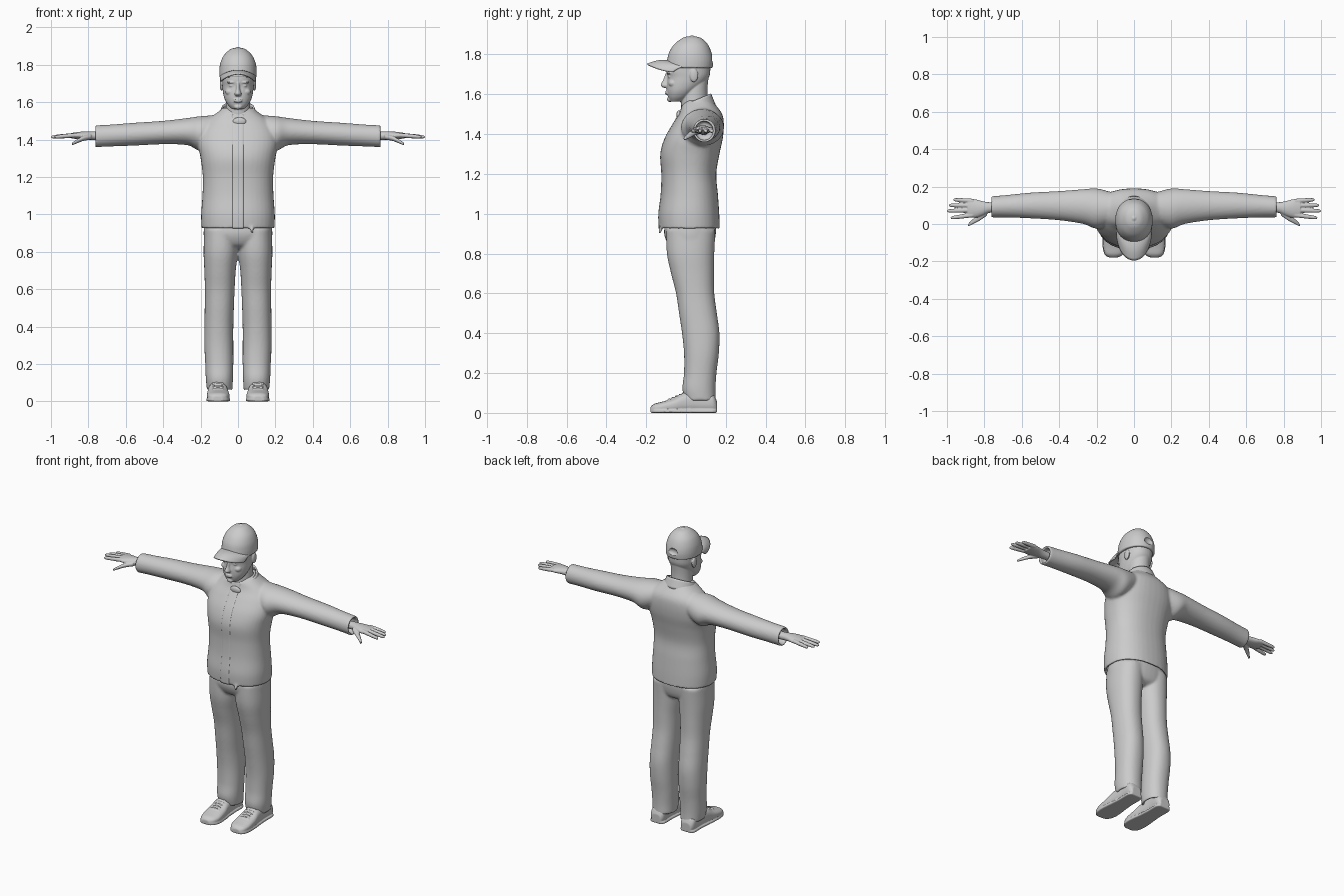
import bpy
import bmesh
from math import sin, cos, pi, radians, copysign
from mathutils import Matrix, Vector

default_cube = bpy.data.objects.get("Cube")
if default_cube:
    bpy.data.objects.remove(default_cube, do_unlink=True)

GREY = (0.6, 0.6, 0.6, 1)
grey = bpy.data.materials.new("plain_grey")
grey.use_nodes = True
grey.diffuse_color = GREY
grey.node_tree.nodes["Principled BSDF"].inputs["Base Color"].default_value = GREY


def smooth_rows(rows, steps=5):
    """Fill in extra cross-sections between the given ones."""
    padded = [rows[0]] + rows + [rows[-1]]
    result = []
    for i in range(1, len(padded) - 2):
        near = list(zip(*padded[i - 1:i + 3]))
        for step in range(steps):
            t = step / steps
            result.append([b + 0.5 * t * (c - a + t * (2 * a - 5 * b + 4 * c - d
                           + t * (3 * b - a - 3 * c + d))) for a, b, c, d in near])
    result.append(list(rows[-1]))
    return result


def tube(bm, axis, rows, power=2, recess=0, sides=40):
    """Loft cross-sections (position, low a, high a, low b, high b)."""
    rows = smooth_rows(rows)
    if recess:
        wall = 0.012
        pos, a0, a1, b0, b1 = rows[-1]
        inner = [a0 + wall, a1 - wall, b0 + wall, b1 - wall]
        rows += [[pos] + inner, [pos + recess] + inner]
    loops = []
    for pos, a0, a1, b0, b1 in rows:
        loop = []
        for k in range(sides):
            angle = 2 * pi * k / sides
            c, s = [copysign(abs(f) ** (2 / power), f) for f in (cos(angle), sin(angle))]
            a = (a0 + a1 + (a1 - a0) * c) / 2
            b = (b0 + b1 + (b1 - b0) * s) / 2
            point = {"x": (pos, a, b), "y": (a, pos, b), "z": (a, b, pos)}[axis]
            loop.append(bm.verts.new(point))
        loops.append(loop)
    for low, high in zip(loops, loops[1:]):
        for k in range(sides):
            n = (k + 1) % sides
            bm.faces.new((low[k], low[n], high[n], high[k]))
    bm.faces.new(loops[0])
    bm.faces.new(loops[-1])


def centred(rows):
    """Cross-sections given by half width, symmetric about the middle."""
    return [(z, -w, w, front, back) for z, w, front, back in rows]


def ball(bm, place, size):
    matrix = Matrix.Translation(place) @ Matrix.Diagonal(Vector((*size, 1)))
    bmesh.ops.create_uvsphere(bm, u_segments=24, v_segments=16, radius=1, matrix=matrix)


def mirror(bm):
    """Copy everything so far to the other side."""
    copy = bmesh.ops.duplicate(bm, geom=bm.verts[:] + bm.edges[:] + bm.faces[:])
    for item in copy["geom"]:
        if isinstance(item, bmesh.types.BMVert):
            item.co.x *= -1


def finish(bm, name, voxel=0, soften=4):
    """Turn the parts into one object, fused into one skin if a voxel size is given."""
    bmesh.ops.recalc_face_normals(bm, faces=bm.faces[:])
    mesh = bpy.data.meshes.new(name)
    bm.to_mesh(mesh)
    bm.free()
    mesh.materials.append(grey)
    mesh.shade_smooth()
    obj = bpy.data.objects.new(name, mesh)
    bpy.context.scene.collection.objects.link(obj)
    if voxel:
        fuse = obj.modifiers.new("fuse", "REMESH")
        fuse.mode = "VOXEL"
        fuse.voxel_size = voxel
        fuse.use_smooth_shade = True
        relax = obj.modifiers.new("relax", "SMOOTH")
        relax.factor = 0.5
        relax.iterations = soften
    return obj


def sheet(name, point, across, along, thickness):
    """Curved plate from a function of two values running from zero to one."""
    bm = bmesh.new()
    grid = [[bm.verts.new(point(i / across, j / along)) for j in range(along + 1)]
            for i in range(across + 1)]
    for left, right in zip(grid, grid[1:]):
        for j in range(along):
            bm.faces.new((left[j], right[j], right[j + 1], left[j + 1]))
    obj = finish(bm, name)
    solid = obj.modifiers.new("thickness", "SOLIDIFY")
    solid.thickness = thickness
    solid.offset = 0


# Jacket: sleeves fused with the torso, open at cuffs and hem
jacket = bmesh.new()
tube(jacket, "x", [(.12, 0, .17, 1.38, 1.53), (.2, -.025, .19, 1.34, 1.525),
                   (.27, 0, .186, 1.37, 1.515), (.4, .02, .176, 1.375, 1.5),
                   (.55, .03, .168, 1.368, 1.49), (.68, .035, .155, 1.363, 1.48),
                   (.765, .035, .148, 1.358, 1.476)], recess=-.05)
mirror(jacket)
torso = [(1.57, .08, 0, .13), (1.545, .11, -.02, .15), (1.5, .17, -.035, .182),
         (1.45, .205, -.066, .19), (1.38, .215, -.105, .185), (1.3, .2, -.127, .168),
         (1.2, .188, -.122, .152), (1.1, .19, -.125, .16), (1, .197, -.137, .167),
         (.925, .195, -.135, .17)]
tube(jacket, "z", centred(torso), power=2.3, recess=.03)
ball(jacket, (.075, -.13, .915), (.009, .008, .02))
finish(jacket, "jacket", .008)

# Front closure strip and collar with its loose flap
placket = bmesh.new()
tube(placket, "z", [(z, -.03, .03, front - .002, front + .02)
                    for z, w, front, back in torso[2:]], power=5)
finish(placket, "jacket_placket")


def collar_point(u, v):
    angle = radians(18 + 324 * u)
    back = (1 - cos(angle)) / 2
    base = Vector((.1 * sin(angle), .057 - .088 * cos(angle), 1.5 + .045 * back))
    top = Vector((.083 * sin(angle), .05 - .072 * cos(angle), 1.54 + .062 * back))
    return base.lerp(top, v)


sheet("collar", collar_point, 48, 5, .009)
flap = bmesh.new()
ball(flap, (.008, -.036, 1.497), (.036, .012, .022))
finish(flap, "collar_flap")

# Trousers: two legs fused with the hips
trousers = bmesh.new()
tube(trousers, "z", [(.92, 0, .18, -.1, .148), (.8, .001, .184, -.096, .142),
                     (.7, .012, .18, -.075, .14), (.6, .018, .177, -.05, .142),
                     (.5, .022, .178, -.035, .155), (.4, .025, .18, -.02, .168),
                     (.3, .025, .18, -.01, .165), (.2, .025, .175, -.01, .153),
                     (.12, .027, .172, -.018, .148), (.06, .03, .166, -.005, .149)],
     power=2.2, recess=.03)
mirror(trousers)
tube(trousers, "z", centred([(.97, .175, -.1, .15), (.9, .184, -.11, .15),
                             (.84, .17, -.085, .135), (.815, .1, -.04, .1)]), power=2.3)
finish(trousers, "trousers", .008)

# Shoes with flat soles and laces
shoes = bmesh.new()
upper = [(-.178, .085, .135, .004, .03), (-.16, .06, .155, 0, .045),
         (-.12, .046, .165, 0, .056), (-.06, .048, .165, 0, .075),
         (-.01, .055, .16, 0, .1), (.06, .06, .155, 0, .11),
         (.13, .06, .155, 0, .1), (.155, .075, .14, 0, .06)]
tube(shoes, "y", upper, power=2.5)
tube(shoes, "y", [(y, a - .003, b + .003, 0, .018) for y, a, b, low, high in upper], power=6)
for k in range(5):
    y, z = -.085 + .018 * k, .069 + .0075 * k
    ball(shoes, (.107, y, z), (.032, .005, .005))
mirror(shoes)
finish(shoes, "shoes", .004, 2)

# Hands: palm, four fingers and thumb
hands = bmesh.new()
tube(hands, "x", [(.7, .062, .115, 1.395, 1.44), (.77, .06, .116, 1.397, 1.443),
                  (.81, .045, .122, 1.4, 1.444), (.85, .034, .132, 1.402, 1.441),
                  (.89, .036, .134, 1.406, 1.435)])
for base, tip, reach in ((.123, .13, .965), (.099, .1, .99), (.074, .07, 1), (.048, .033, .98)):
    finger = []
    for t, r in ((0, .012), (.5, .0115), (.9, .009), (1, .004)):
        x, y, z = .86 + (reach - .86) * t, base + (tip - base) * t, 1.424 - .01 * t
        finger.append((x, y - r, y + r, z - r, z + r))
    tube(hands, "x", finger, sides=16)
tube(hands, "x", [(.785, .045, .085, 1.4, 1.43), (.825, .018, .056, 1.393, 1.42),
                  (.86, 0, .028, 1.38, 1.402), (.888, -.015, 0, 1.368, 1.383)], sides=16)
mirror(hands)
finish(hands, "hands", .0035, 2)

# Head: ears, brows, eyes and cheeks in pairs, then skull, neck and middle features
head = bmesh.new()
ball(head, (.088, .04, 1.695), (.009, .021, .034))
ball(head, (.034, -.084, 1.706), (.026, .014, .007))
ball(head, (.033, -.079, 1.688), (.015, .012, .008))
ball(head, (.042, -.066, 1.655), (.026, .022, .02))
mirror(head)
tube(head, "z", centred([(1.84, .06, -.05, .1), (1.78, .085, -.088, .12),
                         (1.72, .086, -.098, .122), (1.685, .084, -.093, .115),
                         (1.65, .08, -.097, .09), (1.615, .071, -.096, .05),
                         (1.585, .054, -.09, .015), (1.563, .032, -.08, -.02)]), power=2.2)
tube(head, "z", centred([(1.72, .06, 0, .118), (1.63, .063, -.02, .108),
                         (1.56, .066, -.025, .11), (1.48, .075, -.02, .12)]))
tube(head, "z", centred([(1.705, .009, -.103, -.07), (1.67, .011, -.116, -.07),
                         (1.645, .018, -.128, -.07), (1.632, .013, -.112, -.07)]), sides=20)
for z in (1.603, 1.614):
    ball(head, (0, -.093, z), (.025, .012, .005))
ball(head, (0, -.081, 1.575), (.022, .014, .014))
finish(head, "head_and_neck", .0035, 3)

# Cap: crown with top button, back opening and curved brim
crown = bmesh.new()
tube(crown, "z", centred([(1.89, .02, .005, .052), (1.88, .045, -.022, .08),
                          (1.85, .076, -.06, .11), (1.81, .094, -.085, .128),
                          (1.77, .1, -.095, .136), (1.732, .1, -.1, .134)]), power=2.1)
ball(crown, (0, .03, 1.89), (.011, .011, .007))
cap = finish(crown, "cap_crown", .005, 2)

opening = bmesh.new()
ball(opening, (0, .142, 1.778), (.036, .022, .024))
cutter = finish(opening, "cap_opening_cutter")
cutter.hide_render = True
cutter.display_type = "WIRE"
cut = cap.modifiers.new("opening", "BOOLEAN")
cut.operation = "DIFFERENCE"
cut.object = cutter


def brim_point(u, v):
    angle = radians(-82 + 164 * u)
    droop = sin(angle) ** 2
    inner = Vector((.095 * sin(angle), .02 - .108 * cos(angle), 1.768 - .03 * droop))
    outer = Vector((.092 * sin(angle), -.045 - .149 * cos(angle), 1.75 - .04 * droop))
    return inner.lerp(outer, v) + Vector((0, 0, .008 * sin(pi * v)))


sheet("cap_brim", brim_point, 36, 8, .007)
